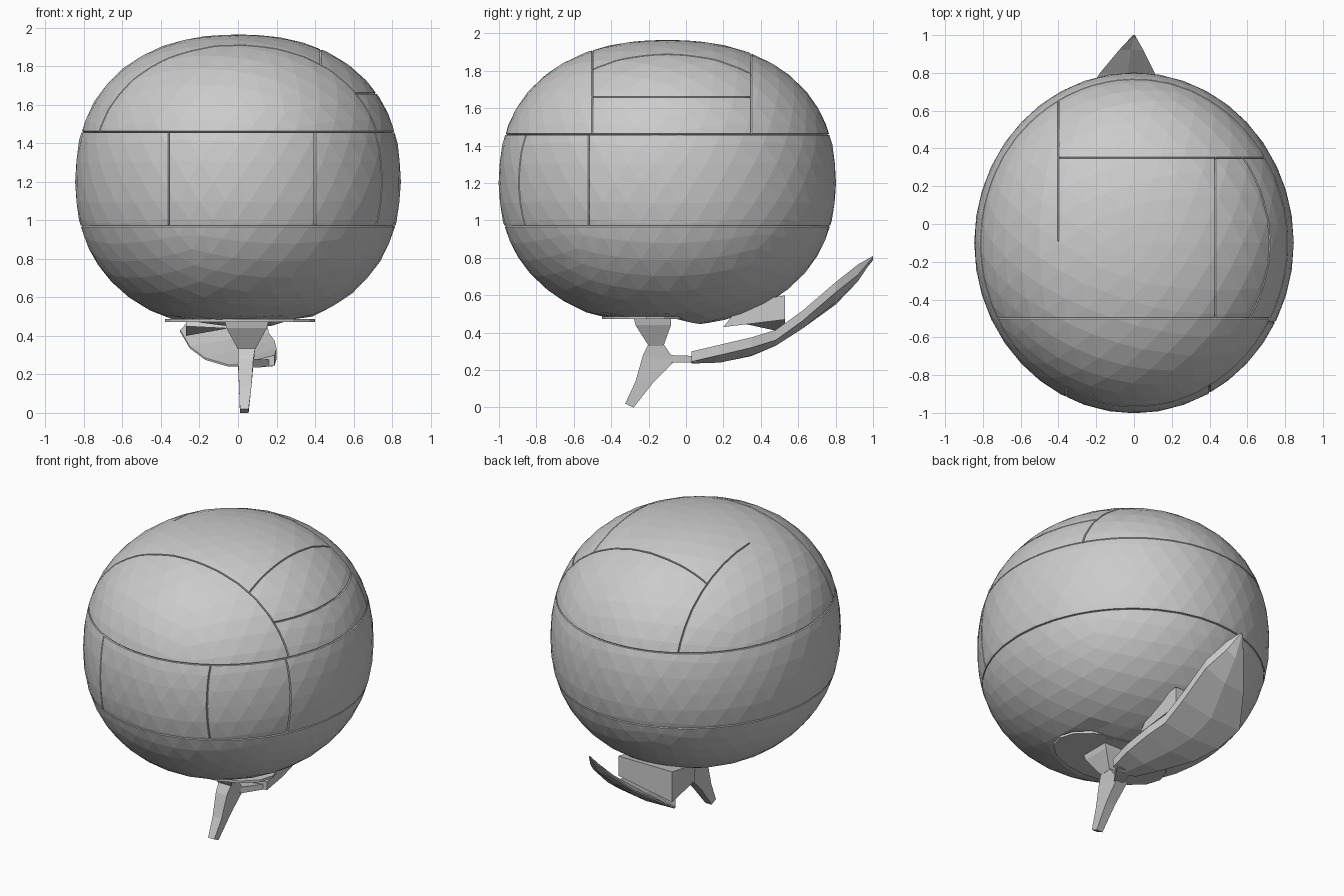
import bpy, bmesh
from math import cos, sin, pi
from mathutils import Vector

if "Cube" in bpy.data.objects:
    bpy.data.objects.remove(bpy.data.objects["Cube"])

C = Vector((0, -0.1, 1.2))


def finish(name, bm):
    bmesh.ops.recalc_face_normals(bm, faces=bm.faces[:])
    me = bpy.data.meshes.new(name)
    bm.to_mesh(me)
    bm.free()
    ob = bpy.data.objects.new(name, me)
    bpy.context.collection.objects.link(ob)
    return ob


def loft(name, rings):
    bm = bmesh.new()
    rows = [[bm.verts.new(p) for p in r] for r in rings]
    n = len(rows[0])
    for a, b in zip(rows, rows[1:]):
        for i in range(n):
            j = (i + 1) % n
            bm.faces.new((a[i], a[j], b[j], b[i]))
    bm.faces.new(rows[0])
    bm.faces.new(rows[-1])
    return finish(name, bm)


def box_ring(x0, x1, y0, y1, z, z1=None):
    z1 = z if z1 is None else z1
    return [(x0, y0, z), (x1, y0, z), (x1, y1, z1), (x0, y1, z1)]


def groove(bm, axis, value, keep=lambda c: True, depth=0.009, half=0.004):
    # cut three close loops and sink the middle one to form a panel seam
    normal = Vector([1 if i == axis else 0 for i in range(3)])
    for off in (-half, half, 0):
        faces = [f for f in bm.faces if keep(f.calc_center_median())]
        edges = {e for f in faces for e in f.edges}
        verts = {v for f in faces for v in f.verts}
        res = bmesh.ops.bisect_plane(bm, geom=list(verts) + list(edges) + faces,
                                     dist=1e-5, plane_co=normal * (value + off), plane_no=normal)
    for g in res['geom_cut']:
        if isinstance(g, bmesh.types.BMVert):
            g.co -= (g.co - C).normalized() * depth


# faceted, slightly squared round body
bm = bmesh.new()
bmesh.ops.create_icosphere(bm, subdivisions=4, radius=1)
for v in bm.verts:
    d = v.co.normalized()
    rxy = (d.x ** 2 + d.y ** 2) ** 0.5
    p = 2.3 if d.z > 0 else 2.2
    k = (rxy ** p + abs(d.z) ** p) ** (-1 / p)
    v.co = C + Vector((d.x * k * 0.846, d.y * k * 0.902, d.z * k * 0.765))
    if v.co.y < 0.02 and v.co.z < 0.485:      # flattened underside
        v.co.z = 0.485

# panel seams
groove(bm, 2, 0.97)
groove(bm, 2, 1.46)
groove(bm, 1, -0.5, lambda c: c.z > 1.46)
groove(bm, 0, -0.4, lambda c: c.z > 1.46 and c.y > -0.05)
groove(bm, 1, 0.35, lambda c: c.z > 1.46 and c.x > -0.4)
groove(bm, 0, 0.43, lambda c: c.z > 1.46 and -0.5 < c.y < 0.35)
groove(bm, 2, 1.66, lambda c: c.x > 0.45 and -0.5 < c.y < 0.35 and c.z > 1.5)
for x in (-0.36, 0.4):
    groove(bm, 0, x, lambda c: 0.98 < c.z < 1.45 and c.y < 0)
groove(bm, 1, -0.52, lambda c: 0.98 < c.z < 1.45 and c.x > 0)
finish("round_body", bm)

# thin round plate under the body
loft("bottom_plate", [[(0.01 + 0.39 * cos(i * pi / 8), -0.21 + 0.24 * sin(i * pi / 8), z)
                       for i in range(16)] for z in (0.472, 0.487)])

# pinched neck and slanted peg
loft("neck", [box_ring(-0.07, 0.16, -0.28, -0.08, 0.48),
              box_ring(-0.06, 0.15, -0.27, -0.08, 0.44),
              box_ring(0.0, 0.09, -0.20, -0.12, 0.33)])
loft("peg", [box_ring(0.0, 0.09, -0.20, -0.12, 0.34),
             box_ring(0.0, 0.08, -0.23, -0.06, 0.28, 0.25),
             box_ring(0.005, 0.07, -0.27, -0.17, 0.14),
             box_ring(0.01, 0.055, -0.325, -0.28, 0.02, 0.0)])

# arm joining the peg to the blade
loft("blade_arm", [[(0.02, -0.09, 0.24), (0.08, -0.09, 0.24), (0.08, -0.09, 0.28), (0.02, -0.09, 0.28)],
                   [(0.07, 0.06, 0.24), (0.18, 0.06, 0.24), (0.18, 0.06, 0.275), (0.07, 0.06, 0.26)]])

# curved leaf blade: y, left x, left z, right x, right z
sections = [(0.03, 0.02, 0.24, 0.19, 0.30), (0.18, -0.05, 0.24, 0.20, 0.335),
            (0.35, -0.17, 0.275, 0.19, 0.375), (0.48, -0.25, 0.335, 0.16, 0.415),
            (0.62, -0.30, 0.42, 0.14, 0.515), (0.80, -0.18, 0.55, 0.11, 0.67),
            (0.92, -0.08, 0.68, 0.05, 0.765), (1.0, -0.005, 0.80, 0.005, 0.81)]
rings = []
for i, (y, xl, zl, xr, zr) in enumerate(sections):
    t = 0.055 if i < 7 else 0.005
    xm, zm = (xl + xr) / 2, (zl + zr) / 2 - 0.02
    rings.append([(xl, y, zl), (xm, y, max(zm - t / 2, zl - 0.005)), (xr, y, zr - t),
                  (xr, y, zr), (xm, y, zm + t / 2), (xl, y, zl + 0.01)])
loft("curved_blade", rings)

# wedge bracket holding the blade to the body
loft("blade_bracket", [[(-0.27, 0.3, 0.45), (-0.27, 0.53, 0.40), (-0.27, 0.53, 0.6), (-0.27, 0.3, 0.56)],
                       [(0.12, 0.2, 0.43), (0.12, 0.53, 0.47), (0.12, 0.53, 0.6), (0.12, 0.3, 0.56)]])
